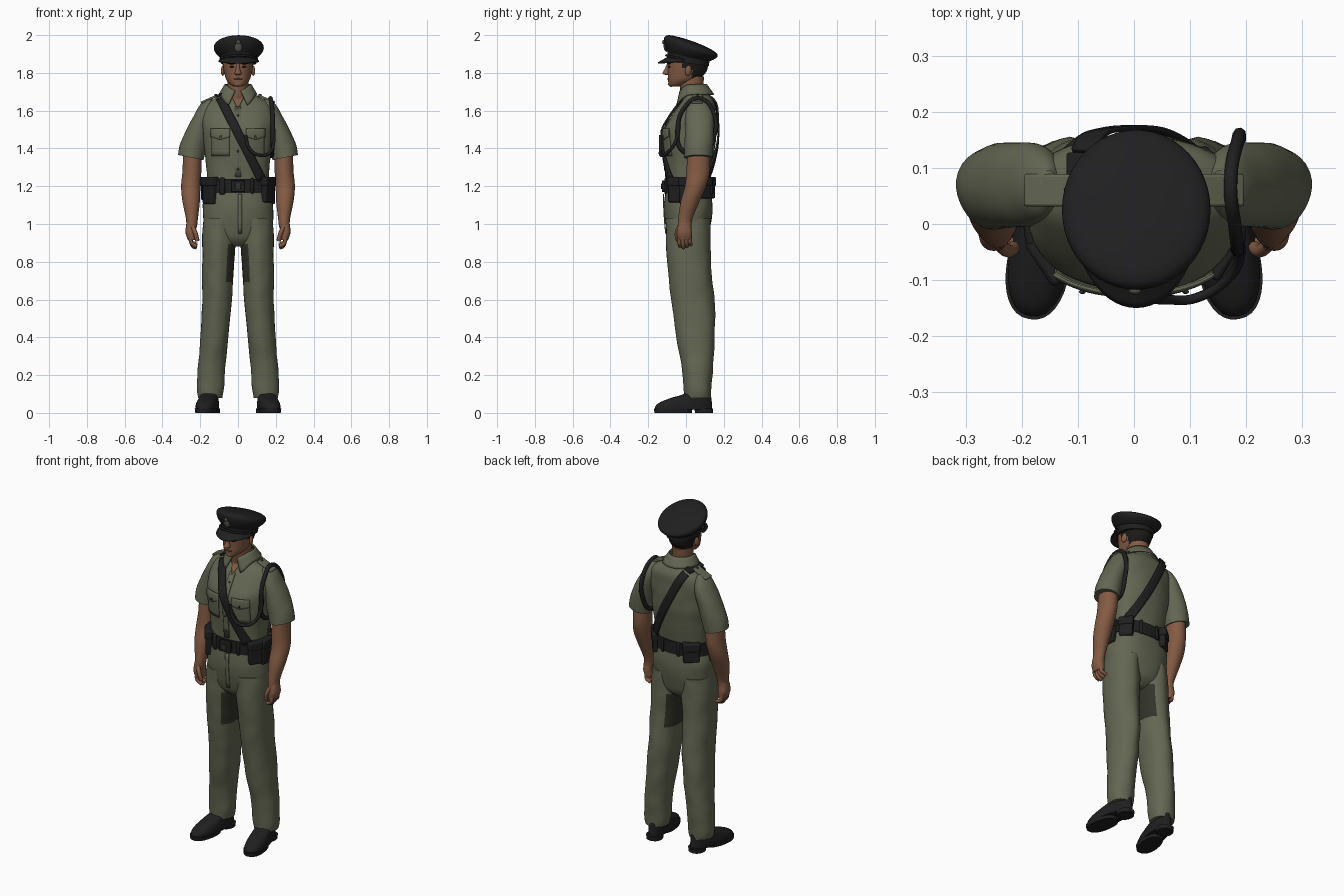
import bpy, bmesh, math
from mathutils import Vector, Matrix, noise

if "Cube" in bpy.data.objects:
    bpy.data.objects.remove(bpy.data.objects["Cube"])


def material(name, rgb):
    m = bpy.data.materials.new(name)
    m.use_nodes = True
    m.diffuse_color = (*rgb, 1)
    node = m.node_tree.nodes["Principled BSDF"]
    node.inputs["Base Color"].default_value = (*rgb, 1)
    node.inputs["Roughness"].default_value = 0.8
    return m


GREEN = material("olive_cloth", (0.125, 0.135, 0.085))
SHADE = material("dark_olive", (0.03, 0.033, 0.022))
SKIN = material("skin", (0.23, 0.105, 0.058))
LIP = material("lip", (0.15, 0.06, 0.04))
BLACK = material("black_leather", (0.014, 0.014, 0.015))
HAIR = material("dark_hair", (0.012, 0.01, 0.009))
BADGE = material("dull_badge", (0.09, 0.09, 0.06))


def finish(name, bm, mats, recalc=True):
    if recalc:
        bmesh.ops.recalc_face_normals(bm, faces=bm.faces)
    me = bpy.data.meshes.new(name)
    bm.to_mesh(me)
    bm.free()
    ob = bpy.data.objects.new(name, me)
    bpy.context.scene.collection.objects.link(ob)
    for m in mats:
        me.materials.append(m)
    return ob


def spline(rows, steps=5):
    """Smooth rows of (z, cx, cy, rx, ry, tilt_y, tilt_x)."""
    rows = [tuple(r) + (0,) * (7 - len(r)) for r in rows]
    p = [rows[0]] + rows + [rows[-1]]
    out = []
    for i in range(1, len(p) - 2):
        for j in range(steps):
            t = j / steps
            out.append([0.5 * (2 * b + (c - a) * t + (2 * a - 5 * b + 4 * c - d) * t * t
                               + (3 * b - a - 3 * c + d) * t ** 3)
                        for a, b, c, d in zip(*p[i - 1:i + 3])])
    return out + [list(rows[-1])]


def loft(name, rows, mats, n=32, p=2.0, wrinkle=0, crease=0, egg=0, rule=None, side=1, steps=5):
    """Stack of rounded rings; side=-1 mirrors it."""
    bm = bmesh.new()
    rings = []
    for z, cx, cy, rx, ry, ky, kx in spline(rows, steps):
        ring = []
        for i in range(n):
            a = 2 * math.pi * i / n
            c, s = math.cos(a), math.sin(a)
            dx = abs(rx) * math.copysign(abs(c) ** (2 / p), c) * (1 - egg * s)
            dy = abs(ry) * math.copysign(abs(s) ** (2 / p), s)
            g = 1 + crease * abs(s) ** 40
            g += wrinkle * noise.noise(Vector((cx + dx, cy + dy, z * 0.8)) * 14)
            ring.append(bm.verts.new((side * (cx + dx * g), cy + dy * g, z + ky * dy + kx * dx)))
        rings.append(ring)
    for r0, r1 in zip(rings, rings[1:]):
        for i in range(n):
            j = (i + 1) % n
            bm.faces.new((r0[i], r0[j], r1[j], r1[i]))
    bm.faces.new(rings[0])
    bm.faces.new(rings[-1])
    bmesh.ops.recalc_face_normals(bm, faces=bm.faces)
    if rule:
        for f in bm.faces:
            f.normal_update()
            f.material_index = rule(f.calc_center_median(), f.normal)
    return finish(name, bm, mats)


def box(name, loc, size, mat, rot=(0, 0, 0), bevel=0.008):
    bm = bmesh.new()
    bmesh.ops.create_cube(bm, size=1, matrix=Matrix.Diagonal((*size, 1)))
    ob = finish(name, bm, [mat])
    ob.location, ob.rotation_euler = loc, rot
    b = ob.modifiers.new("bevel", "BEVEL")
    b.width, b.segments = bevel, 2
    return ob


def ball(name, loc, radii, mat, rot=(0, 0, 0)):
    bm = bmesh.new()
    bmesh.ops.create_uvsphere(bm, u_segments=16, v_segments=10, radius=1,
                              matrix=Matrix.Diagonal((*radii, 1)))
    ob = finish(name, bm, [mat])
    ob.location, ob.rotation_euler = loc, rot
    return ob


def sheet(name, fn, nu, nv, mat, thick=0.005):
    """Grid surface from fn(u, v), given thickness."""
    bm = bmesh.new()
    g = [[bm.verts.new(fn(i / nu, j / nv)) for j in range(nv + 1)] for i in range(nu + 1)]
    for i in range(nu):
        for j in range(nv):
            bm.faces.new((g[i][j], g[i + 1][j], g[i + 1][j + 1], g[i][j + 1]))
    ob = finish(name, bm, [mat])
    m = ob.modifiers.new("thickness", "SOLIDIFY")
    m.thickness, m.offset = thick, 0
    return ob


def cord(name, pts, r, mat, cyclic=False):
    cu = bpy.data.curves.new(name, "CURVE")
    cu.dimensions = "3D"
    cu.bevel_depth, cu.bevel_resolution, cu.resolution_u = r, 2, 8
    sp = cu.splines.new("BEZIER")
    sp.bezier_points.add(len(pts) - 1)
    for b, co in zip(sp.bezier_points, pts):
        b.co = co
        b.handle_left_type = b.handle_right_type = "AUTO"
    sp.use_cyclic_u = cyclic
    cu.materials.append(mat)
    bpy.context.scene.collection.objects.link(bpy.data.objects.new(name, cu))


# Shirt body
TORSO = [(1.18, 0, .01, .16, .11), (1.3, 0, .017, .167, .122), (1.42, 0, .02, .182, .136),
         (1.5, 0, .022, .19, .137), (1.57, 0, .04, .192, .117), (1.63, 0, .058, .172, .095),
         (1.665, 0, .062, .125, .075), (1.69, 0, .05, .085, .066), (1.71, 0, .045, .062, .06)]
loft("shirt_body", TORSO, [GREEN], n=48, p=2.3, wrinkle=.03)
DENSE = spline(TORSO)


def on_shirt(x, z, front=True, off=.005):
    """Point just off the shirt surface."""
    for a, b in zip(DENSE, DENSE[1:]):
        if a[0] <= z <= b[0]:
            break
    t = min(1, max(0, (z - a[0]) / (b[0] - a[0])))
    cy, rx, ry = (a[k] + (b[k] - a[k]) * t for k in (2, 3, 4))
    d = (ry + off) * max(0, 1 - abs(x / (rx + off)) ** 2.3) ** (1 / 2.3)
    return (x, cy - d if front else cy + d, z)


def patch(name, x0, x1, z0, z1, mat, off, point=0):
    """Cloth plate on the chest, optionally pointed at the bottom."""
    def fn(u, v):
        low = z0 - point * (1 - abs(2 * u - 1))
        return on_shirt(x0 + (x1 - x0) * u, low + (z1 - low) * v, True, off)
    return sheet(name, fn, 8, 6, mat)


patch("button_placket", -.017, .017, 1.25, 1.62, GREEN, .005)
for k in range(4):
    ball("shirt_button", on_shirt(0, 1.29 + .095 * k, True, .009), (.006, .004, .006), SHADE)
sheet("open_neck", lambda u, v: on_shirt((u - .5) * 2 * (.002 + .042 * v), 1.61 + .09 * v, True, .006),
      6, 6, SKIN, .003)


# Shirt collar, open at the front
def collar(u, v):
    a = math.radians(-90 + 12 + 336 * u)
    c, s = math.cos(a), math.sin(a)
    front = max(0, -s) ** 3
    top = (.068 * c, .038 + .07 * s, 1.738 - .035 * front)
    low = (.1 * c + .03 * front * math.copysign(1, c), .048 + .098 * s, 1.685 - .06 * front)
    return tuple(p + (q - p) * v for p, q in zip(top, low))


sheet("shirt_collar", collar, 32, 4, GREEN, .007)

# Cross strap over the right shoulder, front and back
for front in (True, False):
    def strap(u, v, front=front):
        x0, z0, x1, z1 = (.125, 1.235, -.095, 1.668) if front else (.135, 1.235, -.09, 1.668)
        L = math.hypot(x1 - x0, z1 - z0)
        w = (v - .5) * .046
        return on_shirt(x0 + (x1 - x0) * u + w * (z1 - z0) / L,
                        z0 + (z1 - z0) * u - w * (x1 - x0) / L, front, .013)
    sheet("cross_strap_" + ("front" if front else "back"), strap, 24, 4, BLACK, .009)
box("strap_shoulder_piece", (-.098, .062, 1.682), (.046, .13, .012), BLACK, (0, -.4, 0), .004)
box("strap_buckle", (.0, -.128, 1.47), (.05, .012, .035), BLACK, (0, 1.08, 0), .003)

# Trousers
loft("trouser_seat", [(.88, 0, .01, .05, .06), (.92, 0, .012, .13, .1), (.99, 0, .012, .178, .118),
                      (1.09, 0, .012, .186, .129), (1.17, 0, .012, .174, .122),
                      (1.21, 0, .012, .166, .116)], [GREEN], n=40, p=2.3, wrinkle=.025)
patch_z = (.95, 1.16)
sheet("trouser_fly", lambda u, v: (.02 * u, -.119 + .012 * (1 - v) ** 2, patch_z[0] + .21 * v),
      2, 6, GREEN, .006)

for s, tag in ((1, "left_"), (-1, "right_")):
    # Leg with a pressed crease and a dark inner thigh
    loft(tag + "trouser_leg",
         [(.08, .147, .06, .064, .066), (.13, .146, .06, .071, .071), (.25, .139, .06, .073, .079),
          (.4, .125, .05, .073, .098), (.58, .11, .038, .078, .108), (.75, .106, .02, .084, .109),
          (.92, .1, .012, .089, .113), (1.03, .095, .012, .085, .112)], [GREEN, SHADE],
         n=36, p=2.25, wrinkle=.045, crease=.05, side=s, steps=6,
         rule=lambda c, nrm, s=s: int(nrm.x * s < -.6 and .69 < c.z < .9))
    # Shoe
    turn = Matrix.Translation((.147 * s, .06, 0)) @ Matrix.Rotation(-.17 * -s, 4, "Z")
    for name, rows in (
            ("shoe_upper", [(.018, 0, -.075, .054, .152), (.035, 0, -.073, .055, .152),
                            (.055, 0, -.062, .053, .14), (.078, 0, -.035, .048, .11),
                            (.1, 0, .0, .045, .073), (.13, 0, .008, .042, .06)]),
            ("shoe_sole", [(0, 0, -.13, .054, .1), (.022, 0, -.13, .057, .103)]),
            ("shoe_heel", [(0, 0, .035, .044, .047), (.024, 0, .035, .046, .049)])):
        ob = loft(tag + name, rows, [BLACK], n=32, p=2.3, egg=.14 if name == "shoe_upper" else 0)
        ob.matrix_world = turn
    # Short sleeve and bare arm
    loft(tag + "sleeve", [(1.352, .249, .065, .068, .073, 0, .2), (1.42, .234, .068, .07, .075, 0, .12),
                          (1.5, .208, .07, .066, .076), (1.58, .178, .07, .053, .072),
                          (1.63, .163, .067, .038, .055), (1.662, .152, .065, .015, .03)],
         [GREEN], wrinkle=.05, side=s)
    loft(tag + "arm", [(.985, .245, -.008, .028, .036), (1.03, .244, -.003, .032, .038),
                       (1.12, .248, .022, .046, .05), (1.2, .25, .05, .051, .056),
                       (1.28, .244, .064, .05, .062), (1.4, .24, .067, .05, .058)], [SKIN], side=s)
    # Hand with curled fingers and thumb
    loft(tag + "hand", [(.915, .243, -.008, .022, .036), (.95, .25, -.008, .027, .04),
                        (.985, .248, -.008, .028, .036), (1.01, .244, -.005, .028, .034)],
         [SKIN], n=20, p=2.4, side=s)
    for k in range(4):
        y, drop = -.036 + .019 * k, .008 * abs(k - 1)
        cord(tag + "finger", [(s * .25, y, .94), (s * .248, y, .905), (s * .236, y + .003, .882 + drop),
                              (s * .218, y + .004, .875 + drop)], .0105, SKIN)
    cord(tag + "thumb", [(s * .24, -.036, .985), (s * .225, -.048, .95), (s * .215, -.042, .91)], .012, SKIN)
    # Chest pocket, flap and shoulder tab
    xa, xb = sorted((s * .045, s * .14))
    patch(tag + "chest_pocket", xa, xb, 1.36, 1.49, GREEN, .005)
    patch(tag + "pocket_flap", xa - .003, xb + .003, 1.462, 1.505, GREEN, .01, .016)
    ball(tag + "pocket_button", on_shirt(s * .092, 1.463, True, .014), (.006, .004, .006), SHADE)
    box(tag + "shoulder_tab", (s * .15, .06, 1.662), (.1, .058, .012), GREEN, (0, s * .42, 0), .005)
    ball(tag + "tab_button", (s * .118, .06, 1.684), (.007, .007, .005), SHADE)
    # Ear, eye and brow
    ball(tag + "ear", (s * .08, .012, 1.812), (.01, .017, .028), SKIN, (-.15, 0, s * .3))
    ball(tag + "eye", (s * .032, -.089, 1.832), (.013, .007, .005), HAIR, (0, 0, s * .3))
    ball(tag + "brow", (s * .034, -.091, 1.85), (.02, .008, .005), HAIR, (0, 0, s * .3))

# Shoulder cord round the left arm and hanging whistle chain
cord("arm_cord", [(.172, .07, 1.665), (.18, -.005, 1.62), (.185, -.045, 1.5), (.18, -.02, 1.39),
                  (.178, .09, 1.37), (.187, .147, 1.46), (.186, .152, 1.57)], .012, BLACK, True)
cord("whistle_chain", [(.18, -.035, 1.56), (.19, -.05, 1.45), (.165, -.1, 1.375), (.11, -.132, 1.365),
                       (.06, -.135, 1.4), (.04, -.134, 1.47)], .009, BLACK)

# Belt with buckle, keepers and pouches
loft("belt", [(1.165, 0, .013, .178, .126), (1.238, 0, .013, .174, .126)], [BLACK], n=48, p=2.3, steps=1)
box("belt_buckle", (0, -.119, 1.2), (.075, .018, .062), BLACK, bevel=.004)
box("buckle_centre", (0, -.13, 1.2), (.03, .006, .03), SHADE, bevel=.002)
# Each: angle from the front toward the left, width, height, depth
for name, deg, w, h, d in (("left_front_pouch", 58, .075, .13, .04), ("left_side_pouch", 88, .085, .14, .035),
                           ("right_front_pouch", -56, .085, .14, .045), ("right_side_pouch", -84, .07, .12, .03),
                           ("right_back_pouch", -140, .09, .11, .04), ("left_back_pouch", 130, .075, .11, .035),
                           ("keeper_one", 25, .018, .085, .015), ("keeper_two", -28, .03, .09, .02),
                           ("keeper_three", 160, .02, .085, .014), ("keeper_four", -165, .02, .085, .014)):
    a = math.radians(deg)
    pos = Vector((.178 * math.sin(a), .013 - .13 * math.cos(a), 1.245 - h / 2))
    box(name, pos, (w, d, h), BLACK, (0, 0, a))
    if h > .1:
        box(name + "_flap", (pos.x, pos.y, 1.225), (w + .008, d + .01, .05), BLACK, (0, 0, a))

# Neck and head, hair at the back and sides
loft("neck", [(1.64, 0, .04, .056, .058), (1.7, 0, .03, .055, .06), (1.78, 0, .03, .058, .066)], [SKIN])
loft("head", [(1.727, 0, -.055, .02, .025), (1.738, 0, -.045, .04, .046), (1.765, 0, -.015, .062, .08),
              (1.8, 0, .004, .073, .1), (1.84, 0, .01, .08, .107), (1.88, 0, .012, .083, .106),
              (1.91, 0, .012, .07, .09)], [SKIN, HAIR], n=48, p=2.15, steps=8,
     rule=lambda c, nrm: int((c.y > .03 and c.z > 1.775) or (c.y > -.025 and c.z > 1.825)))
loft("nose", [(1.79, 0, -.1, .014, .012), (1.798, 0, -.104, .018, .02), (1.82, 0, -.098, .011, .015),
              (1.85, 0, -.092, .008, .008)], [SKIN], n=16)
ball("mouth", (0, -.093, 1.768), (.024, .008, .004), LIP)
ball("chin", (0, -.078, 1.742), (.024, .017, .016), SKIN)

# Peaked cap, crown raised at the front
loft("cap_band", [(1.85, .004, .013, .093, .108, -.12), (1.895, .004, .014, .099, .112, -.2)],
     [BLACK], n=48, steps=2)
loft("cap_crown", [(1.885, .004, .016, .1, .113, -.2), (1.905, .004, .02, .12, .13, -.25),
                   (1.927, .004, .025, .132, .142, -.29), (1.948, .004, .025, .127, .137, -.32),
                   (1.962, .004, .023, .1, .11, -.34), (1.97, .004, .022, .05, .055, -.34),
                   (1.972, .004, .022, .002, .002, -.34)], [BLACK], n=48)


def peak(u, v):
    a = math.radians(-78 + 156 * u)
    c = max(0, math.cos(a))
    return ((.1 + .008 * v) * math.sin(a) + .004, .012 - (.108 + .052 * v) * c,
            1.868 + .014 * c - v * (.008 + .022 * c))


sheet("cap_peak", peak, 24, 5, BLACK, .007)
cord("cap_chin_strap", [(-.094, -.02, 1.874), (-.07, -.07, 1.884), (.004, -.105, 1.893),
                        (.078, -.07, 1.884), (.102, -.02, 1.874)], .006, BLACK)
ball("cap_badge", (.002, -.11, 1.935), (.02, .008, .025), BADGE, (.25, 0, 0))
ball("cap_badge_top", (.002, -.119, 1.963), (.011, .007, .011), BADGE)

# Smooth shading with kept edges
for ob in bpy.context.scene.objects:
    ob.select_set(ob.type == "MESH")
    if ob.type == "MESH":
        bpy.context.view_layer.objects.active = ob
bpy.ops.object.shade_smooth_by_angle(angle=math.radians(42))
